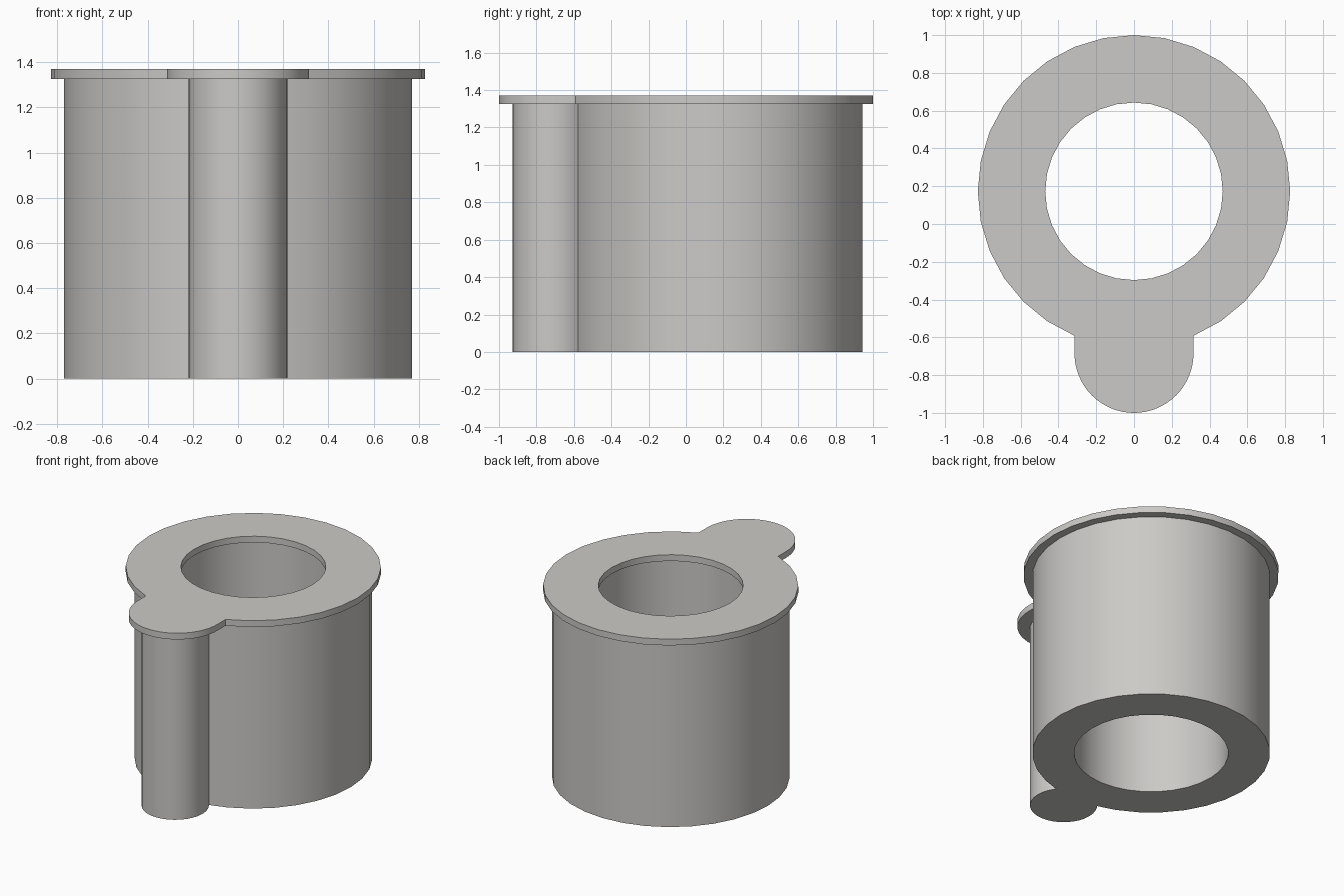
import bpy, bmesh, math

if "Cube" in bpy.data.objects:
    bpy.data.objects.remove(bpy.data.objects["Cube"])

STEP = math.tau / 32
CY = 0.173  # centre of the main tube in y

grey = bpy.data.materials.new("light_grey")
grey.diffuse_color = (0.6, 0.59, 0.57, 1)
grey.use_nodes = True
grey.node_tree.nodes["Principled BSDF"].inputs["Base Color"].default_value = grey.diffuse_color


def arc(cy, r, a0, a1, step=STEP):
    """Points on an arc about (0, cy): both ends plus every regular step between."""
    angles = [a0]
    angles += [i * step for i in range(math.ceil(a0 / step), math.floor(a1 / step) + 1)
               if a0 + 0.02 < i * step < a1 - 0.02]
    angles.append(a1)
    return [(r * math.cos(a), cy + r * math.sin(a)) for a in angles]


def circle(cy, r):
    return [(r * math.cos(i * STEP), cy + r * math.sin(i * STEP)) for i in range(32)]


def prism(name, loops, z0, z1):
    """Fill an outline with its hole and extrude it upwards."""
    bm = bmesh.new()
    edges = []
    for loop in loops:
        vs = [bm.verts.new((x, y, z0)) for x, y in loop]
        edges += [bm.edges.new((a, b)) for a, b in zip(vs, vs[1:] + vs[:1])]
    bmesh.ops.triangle_fill(bm, edges=edges, use_beauty=True)
    ext = bmesh.ops.extrude_face_region(bm, geom=bm.faces[:], use_keep_orig=True)
    for v in ext["geom"]:
        if isinstance(v, bmesh.types.BMVert):
            v.co.z = z1
    bmesh.ops.recalc_face_normals(bm, faces=bm.faces[:])
    me = bpy.data.meshes.new(name)
    bm.to_mesh(me)
    bm.free()
    me.materials.append(grey)
    ob = bpy.data.objects.new(name, me)
    bpy.context.collection.objects.link(ob)
    bpy.ops.object.select_all(action='DESELECT')
    ob.select_set(True)
    bpy.context.view_layer.objects.active = ob
    bpy.ops.object.shade_smooth_by_angle(angle=math.radians(30))
    return ob


# Tube with a round post fused to its front
R, r, py = 0.77, 0.218, -0.71
d = CY - py
a = math.acos((R * R + d * d - r * r) / (2 * R * d))   # half angle seen from the tube
b = math.acos((r * r + d * d - R * R) / (2 * r * d))   # half angle seen from the post
down = -math.pi / 2
tube = arc(CY, R, down + a, down + math.tau - a)
post = arc(py, r, math.pi / 2 + b, math.pi / 2 + math.tau - b)
prism("tube_with_post", [tube + post[1:-1], circle(CY, 0.5)], 0, 1.325)

# Top flange with a rounded tab over the post
FR, tr = 0.827, 0.315
c = math.asin(tr / FR)
ring = arc(CY, FR, down + c, down + math.tau - c)
tab = arc(-1 + tr, tr, math.pi, math.tau, STEP / 2)
prism("top_flange", [ring + tab, circle(CY, 0.47)], 1.325, 1.37)
